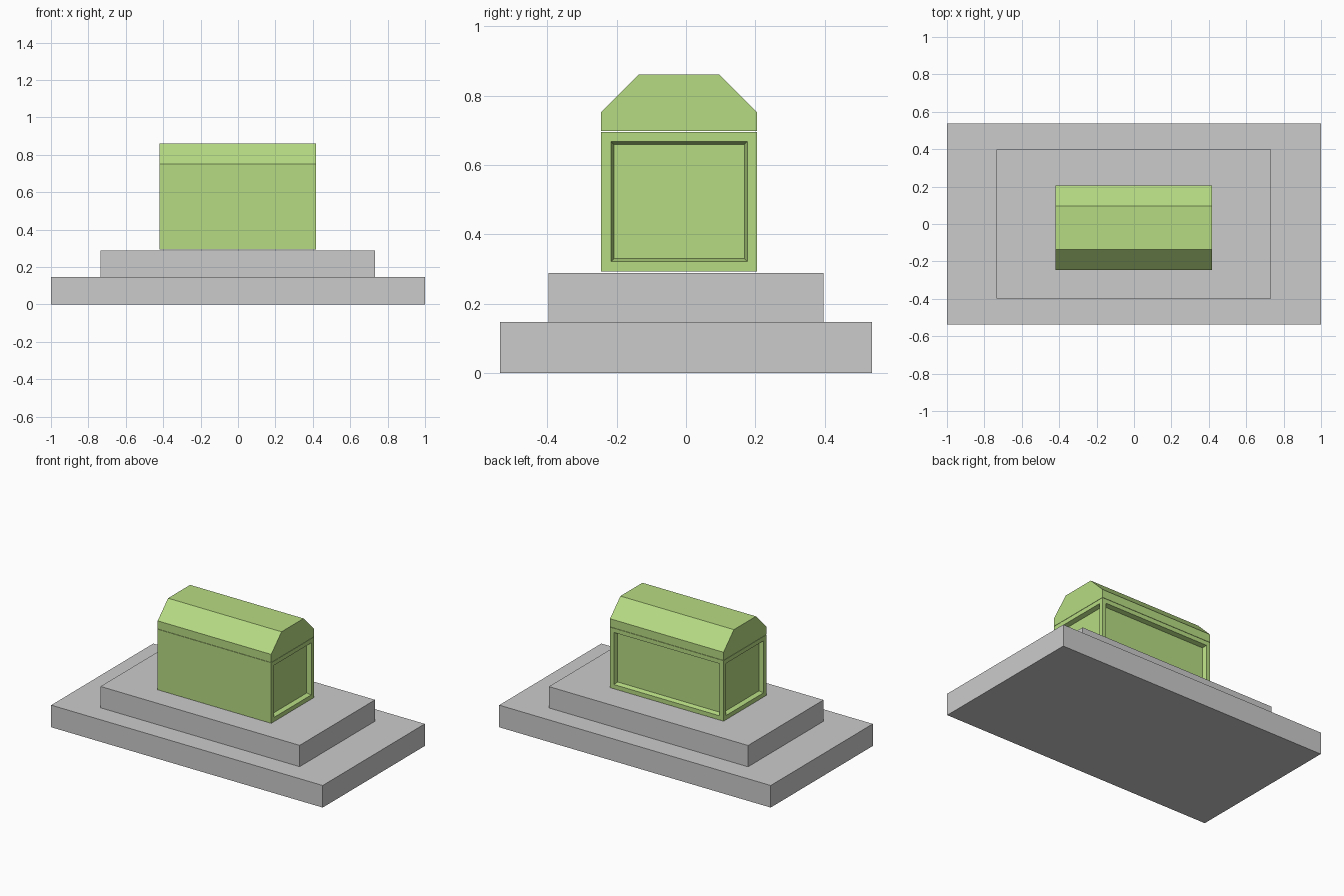
import bpy
import bmesh

if "Cube" in bpy.data.objects:
    bpy.data.objects.remove(bpy.data.objects["Cube"], do_unlink=True)


def make_material(name, rgb):
    mat = bpy.data.materials.new(name)
    mat.use_nodes = True
    color = (*rgb, 1.0)
    mat.diffuse_color = color
    mat.node_tree.nodes["Principled BSDF"].inputs["Base Color"].default_value = color
    return mat


def prism(name, profile, x0, x1, mat, panel_test=None):
    """Extrude a (y, z) profile along x, optionally recessing chosen faces."""
    bm = bmesh.new()
    start = bm.faces.new([bm.verts.new((x0, y, z)) for y, z in profile])
    ext = bmesh.ops.extrude_face_region(bm, geom=[start], use_keep_orig=True)
    verts = [g for g in ext["geom"] if isinstance(g, bmesh.types.BMVert)]
    bmesh.ops.translate(bm, verts=verts, vec=(x1 - x0, 0, 0))
    bmesh.ops.recalc_face_normals(bm, faces=bm.faces)
    if panel_test:
        panels = [f for f in bm.faces if panel_test(f.normal)]
        bmesh.ops.inset_individual(bm, faces=panels, thickness=0.04)
        bmesh.ops.inset_individual(bm, faces=panels, thickness=0.012, depth=-0.028)
    mesh = bpy.data.meshes.new(name)
    bm.to_mesh(mesh)
    bm.free()
    mesh.materials.append(mat)
    obj = bpy.data.objects.new(name, mesh)
    bpy.context.collection.objects.link(obj)
    return obj


def rect(y0, y1, z0, z1):
    return [(y0, z0), (y1, z0), (y1, z1), (y0, z1)]


grey = make_material("stone grey", (0.6, 0.6, 0.6))
green = make_material("light green", (0.47, 0.71, 0.225))

# Stepped pedestal
prism("lower_step", rect(-0.537, 0.537, 0, 0.147), -1, 1, grey)
prism("upper_step", rect(-0.397, 0.397, 0.147, 0.289), -0.735, 0.732, grey)

# Chest: recessed panels on both ends and the back, plain front
left, right, front, back = -0.42, 0.416, -0.245, 0.205
prism("chest_body", rect(front, back, 0.293, 0.696), left, right, green,
      lambda n: abs(n.x) > 0.9 or n.y > 0.9)

# Chamfered lid, separated from the body by a thin seam
lid = [(front, 0.698), (back, 0.698), (back, 0.752),
       (0.096, 0.861), (-0.136, 0.861), (front, 0.752)]
prism("chest_lid", lid, left, right, green)
